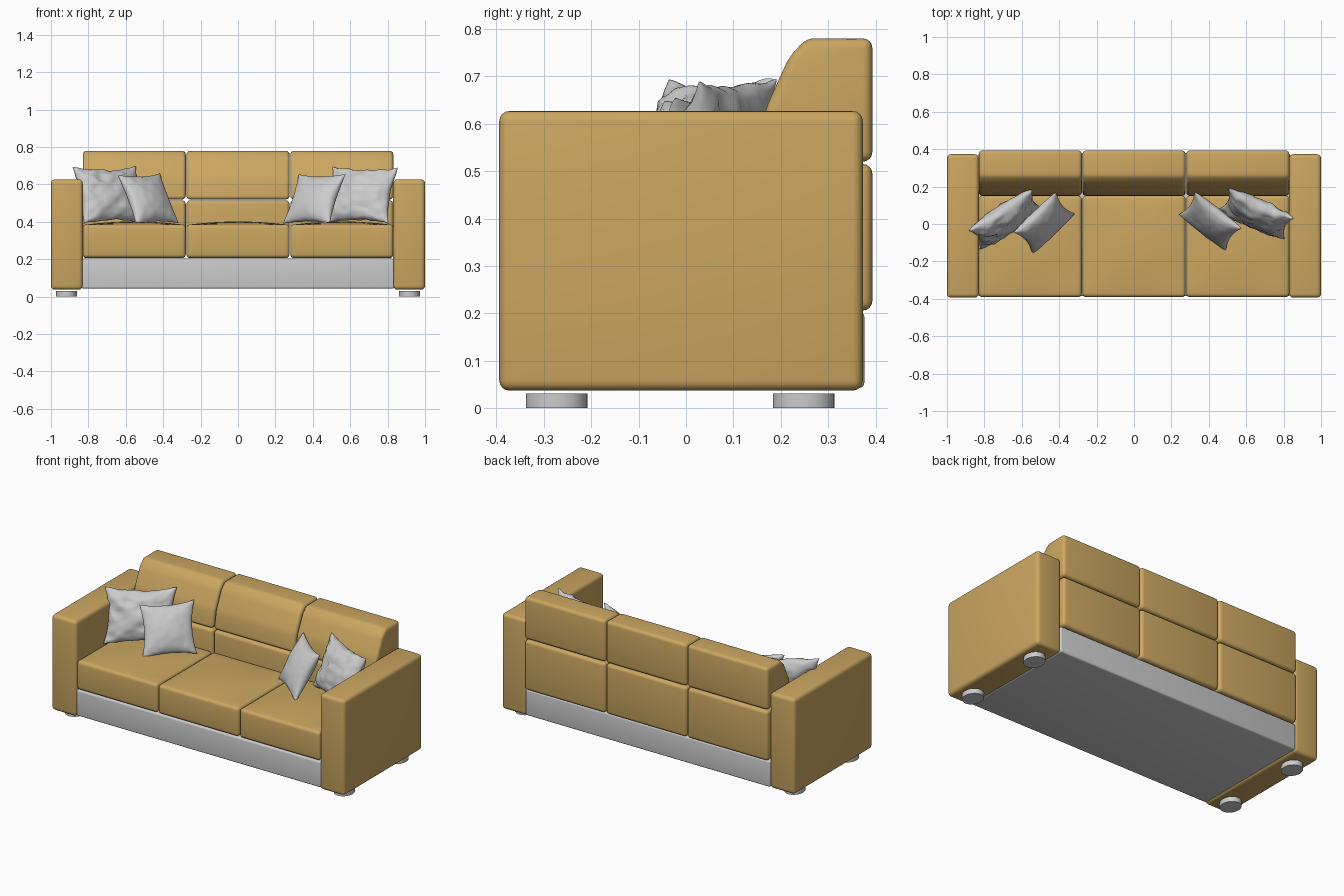
import bpy, bmesh, math
from mathutils import Vector, noise

if "Cube" in bpy.data.objects:
    bpy.data.objects.remove(bpy.data.objects["Cube"])

tan = bpy.data.materials.new("tan_fabric")
tan.diffuse_color = (0.6, 0.385, 0.12, 1)
tan.use_nodes = True
tan.node_tree.nodes["Principled BSDF"].inputs["Base Color"].default_value = tan.diffuse_color


def finish(name, bm, mat=None, angle=40):
    bmesh.ops.recalc_face_normals(bm, faces=bm.faces)
    me = bpy.data.meshes.new(name)
    bm.to_mesh(me)
    bm.free()
    for p in me.polygons:
        p.use_smooth = True
    me.set_sharp_from_angle(angle=math.radians(angle))
    if mat:
        me.materials.append(mat)
    ob = bpy.data.objects.new(name, me)
    bpy.context.collection.objects.link(ob)
    return ob


def extrude_x(name, profile, x0, x1, r, mat=None, crown=0.0):
    """Extrude a yz profile from x0 to x1, round all edges, optionally puff up the top."""
    bm = bmesh.new()
    a = [bm.verts.new((x0, y, z)) for y, z in profile]
    b = [bm.verts.new((x1, y, z)) for y, z in profile]
    n = len(profile)
    bm.faces.new(a)
    bm.faces.new(b[::-1])
    for i in range(n):
        j = (i + 1) % n
        bm.faces.new((a[i], b[i], b[j], a[j]))
    bmesh.ops.recalc_face_normals(bm, faces=bm.faces)
    bmesh.ops.bevel(bm, geom=bm.edges[:], offset=r, segments=4, profile=0.5,
                    affect='EDGES', clamp_overlap=True)
    if crown:
        ys = [p[0] for p in profile]
        top = max(p[1] for p in profile)
        cx, cy = (x0 + x1) / 2, (min(ys) + max(ys)) / 2
        hx, hy = (x1 - x0) / 2 - r, (max(ys) - min(ys)) / 2 - r
        for k in range(-4, 5):
            for co, no in (((cx + hx * k / 5, 0, 0), (1, 0, 0)), ((0, cy + hy * k / 5, 0), (0, 1, 0))):
                bmesh.ops.bisect_plane(bm, geom=bm.verts[:] + bm.edges[:] + bm.faces[:],
                                       plane_co=co, plane_no=no)
        for v in bm.verts:
            if v.co.z > top - 1e-4:
                u, w = (v.co.x - cx) / hx, (v.co.y - cy) / hy
                v.co.z += crown * max(0, 1 - u * u) * max(0, 1 - w * w)
    return finish(name, bm, mat)


def box(name, x, y, z, r, mat=None, crown=0.0):
    prof = [(y[0], z[0]), (y[1], z[0]), (y[1], z[1]), (y[0], z[1])]
    return extrude_x(name, prof, x[0], x[1], r, mat, crown)


def pillow(name, centre, u, v, thick, wrinkle, n=28):
    """Stuffed square cushion spanned by edge vectors u and v."""
    c, u, v = Vector(centre), Vector(u), Vector(v)
    nrm = u.cross(v).normalized()
    bm = bmesh.new()
    for side in (1, -1):
        grid = []
        for i in range(n + 1):
            for j in range(n + 1):
                s = math.sin((i / n - 0.5) * math.pi)
                t = math.sin((j / n - 0.5) * math.pi)
                es, et = max(0, 1 - s * s), max(0, 1 - t * t)
                p = c + u * (s / 2 * (1 - 0.13 * et)) + v * (t / 2 * (1 - 0.13 * es))
                puff = (es * et) ** 0.45
                # folds radiate in from the seam
                fold = noise.noise(Vector((s * 2.5, t * 2.5, side * 3.0 + c.x * 9)))
                fold += 0.5 * noise.noise(Vector((s * 6, t * 6, side * 5.0 + c.x * 9)))
                p += nrm * (side * thick / 2 * puff + side * wrinkle * fold * min(1, puff * 2))
                rim = noise.noise(Vector((s * 4, t * 4, c.x * 7)))
                p += nrm * wrinkle * 0.7 * rim
                p += v * wrinkle * 2 * rim * t * t
                grid.append(bm.verts.new(p))
        for i in range(n):
            for j in range(n):
                k = i * (n + 1) + j
                bm.faces.new((grid[k], grid[k + 1], grid[k + n + 2], grid[k + n + 1]))
    bmesh.ops.remove_doubles(bm, verts=bm.verts, dist=1e-5)
    return finish(name, bm, None, 70)


# Arms and feet
for sx, side in ((-1, "left"), (1, "right")):
    xs = sorted((sx * 0.83, sx * 1.0))
    box(side + "_arm", xs, (-0.394, 0.373), (0.037, 0.627), 0.022, tan)
    for y, end in ((-0.273, "front"), (0.248, "rear")):
        bm = bmesh.new()
        bmesh.ops.create_cone(bm, cap_ends=True, segments=32, radius1=1, radius2=1, depth=1)
        for vert in bm.verts:
            q = vert.co
            vert.co = (sx * 0.917 + q.x * 0.056, y + q.y * 0.065, 0.0155 + q.z * 0.031)
        finish(f"{side}_{end}_foot", bm)

# Base frame
box("base_frame", (-0.835, 0.835), (-0.385, 0.376), (0.043, 0.203), 0.01)

# Seat and back cushions, three of each
back_profile = [(0.148, 0.52), (0.393, 0.52), (0.393, 0.78), (0.255, 0.78),
                (0.218, 0.742), (0.168, 0.632)]
for i, side in enumerate(("left", "middle", "right")):
    x0 = -0.832 + i * 0.5547
    x = (x0 + 0.002, x0 + 0.5527)
    box(side + "_seat_cushion", x, (-0.391, 0.152), (0.207, 0.386), 0.02, tan, 0.016)
    box(side + "_lower_back", x, (0.15, 0.393), (0.206, 0.515), 0.02, tan)
    extrude_x(side + "_upper_back", back_profile, x[0], x[1], 0.02, tan)

# Throw pillows
pillow("left_large_pillow", (-0.685, 0.025, 0.543), (0.34, 0.22, 0.005), (-0.06, 0.10, 0.30), 0.13, 0.012)
pillow("left_small_pillow", (-0.48, 0.005, 0.522), (0.225, 0.215, 0.01), (-0.10, 0.115, 0.265), 0.11, 0.003)
pillow("right_large_pillow", (0.655, 0.055, 0.543), (0.35, -0.16, -0.01), (0.05, 0.11, 0.30), 0.13, 0.012)
pillow("right_small_pillow", (0.408, 0.015, 0.522), (0.25, -0.195, 0.0), (0.085, 0.12, 0.265), 0.11, 0.003)
